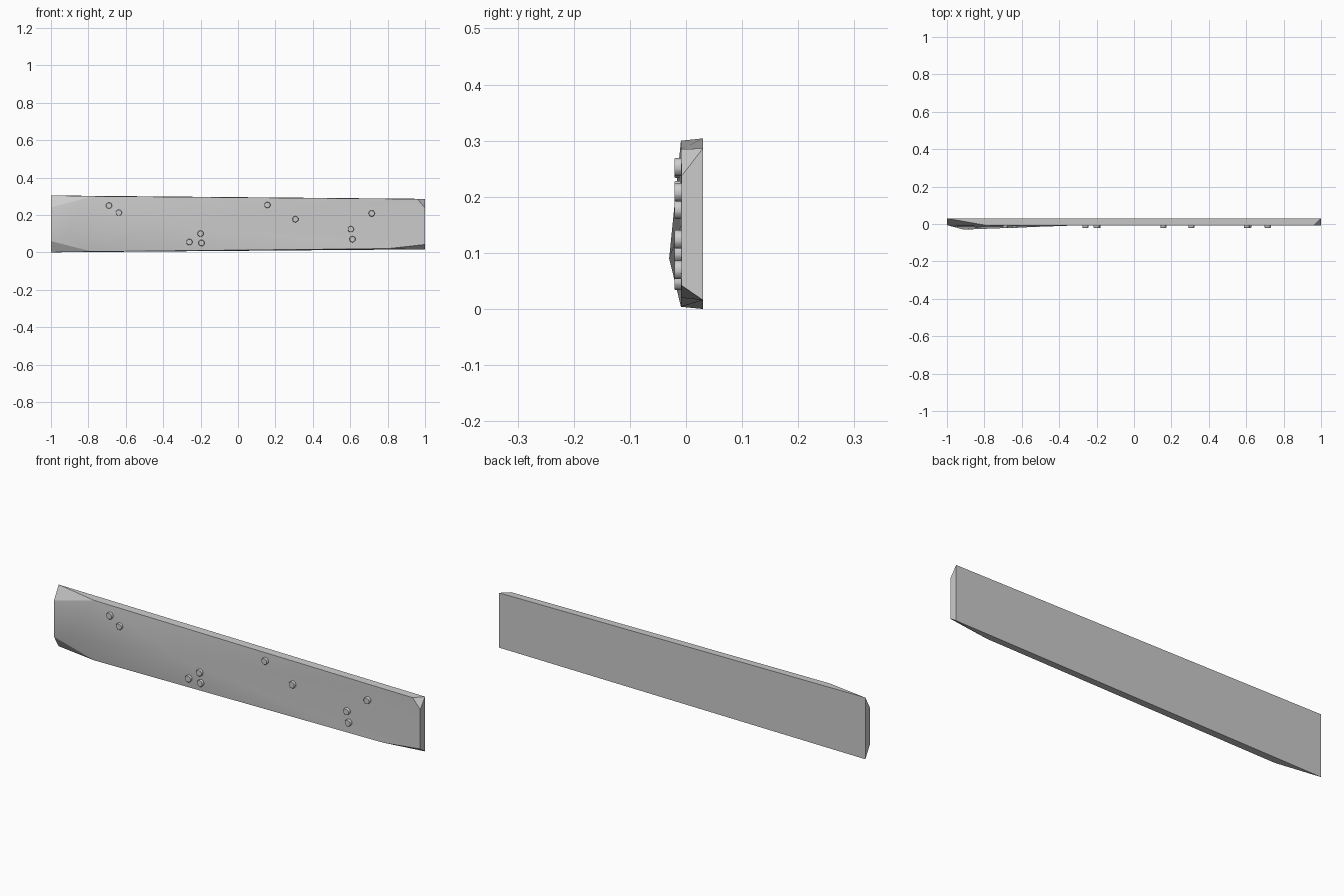
import bpy, bmesh, math
from mathutils import Vector

if "Cube" in bpy.data.objects:
    bpy.data.objects.remove(bpy.data.objects["Cube"])

# Plank: flat back, worn corners, bulged front at the wide end
back = [(-1, .03, .304), (1, .03, .286), (1, .03, .016), (-1, .03, 0)]
front = [(-1, -.006, .24), (-.78, -.009, .30), (.96, -.009, .285), (1, -.008, .237),
         (1, -.008, .042), (.8, -.009, .02), (-.78, -.009, .004), (-1, -.006, .06)]
inner = [(-.91, -.03, .09), (-.35, -.009, .15)]

bm = bmesh.new()
b = [bm.verts.new(c) for c in back]
f = [bm.verts.new(c) for c in front]
p, q = [bm.verts.new(c) for c in inner]

# back, top, right end, bottom, left end, and the four corner chips
faces = [b,
         [b[0], b[1], f[2], f[1]], [b[1], b[2], f[4], f[3]],
         [b[2], b[3], f[6], f[5]], [b[3], b[0], f[0], f[7]],
         [b[0], f[0], f[1]], [b[1], f[2], f[3]],
         [b[2], f[4], f[5]], [b[3], f[6], f[7]]]
# front, fanned round the bulge
faces += [[p, f[7], f[0]], [p, f[0], f[1]], [p, f[1], q], [p, q, f[6]], [p, f[6], f[7]],
          [q, f[1], f[2]], [q, f[2], f[3]], [q, f[3], f[4]], [q, f[4], f[5]], [q, f[5], f[6]]]
for vs in faces:
    bm.faces.new(vs)
bmesh.ops.recalc_face_normals(bm, faces=bm.faces)
for i, face in enumerate(bm.faces):
    face.smooth = i >= 9
for e in bm.edges:
    e.smooth = all(fc.smooth for fc in e.link_faces)
mesh = bpy.data.meshes.new("plank")
bm.to_mesh(mesh)
bm.free()
plank = bpy.data.objects.new("plank", mesh)
bpy.context.collection.objects.link(plank)


# Nail heads: short studs standing out of the front
def nail(i, x, z):
    bpy.ops.mesh.primitive_cylinder_add(vertices=10, radius=.017, depth=.02,
                                        location=(x, -.0105, z),
                                        rotation=(math.pi / 2, 0, 0))
    ob = bpy.context.object
    ob.name = f"nail_{i}"
    bev = ob.modifiers.new("rounded_rim", 'BEVEL')
    bev.width = .002
    bev.segments = 1
    bpy.ops.object.shade_smooth_by_angle(angle=math.radians(40))


spots = [(-.69, .25), (-.637, .212), (-.26, .055), (-.195, .05), (-.2, .1),
         (.157, .253), (.307, .177), (.603, .124), (.612, .07), (.715, .208)]
for i, (x, z) in enumerate(spots, 1):
    nail(i, x, z)
